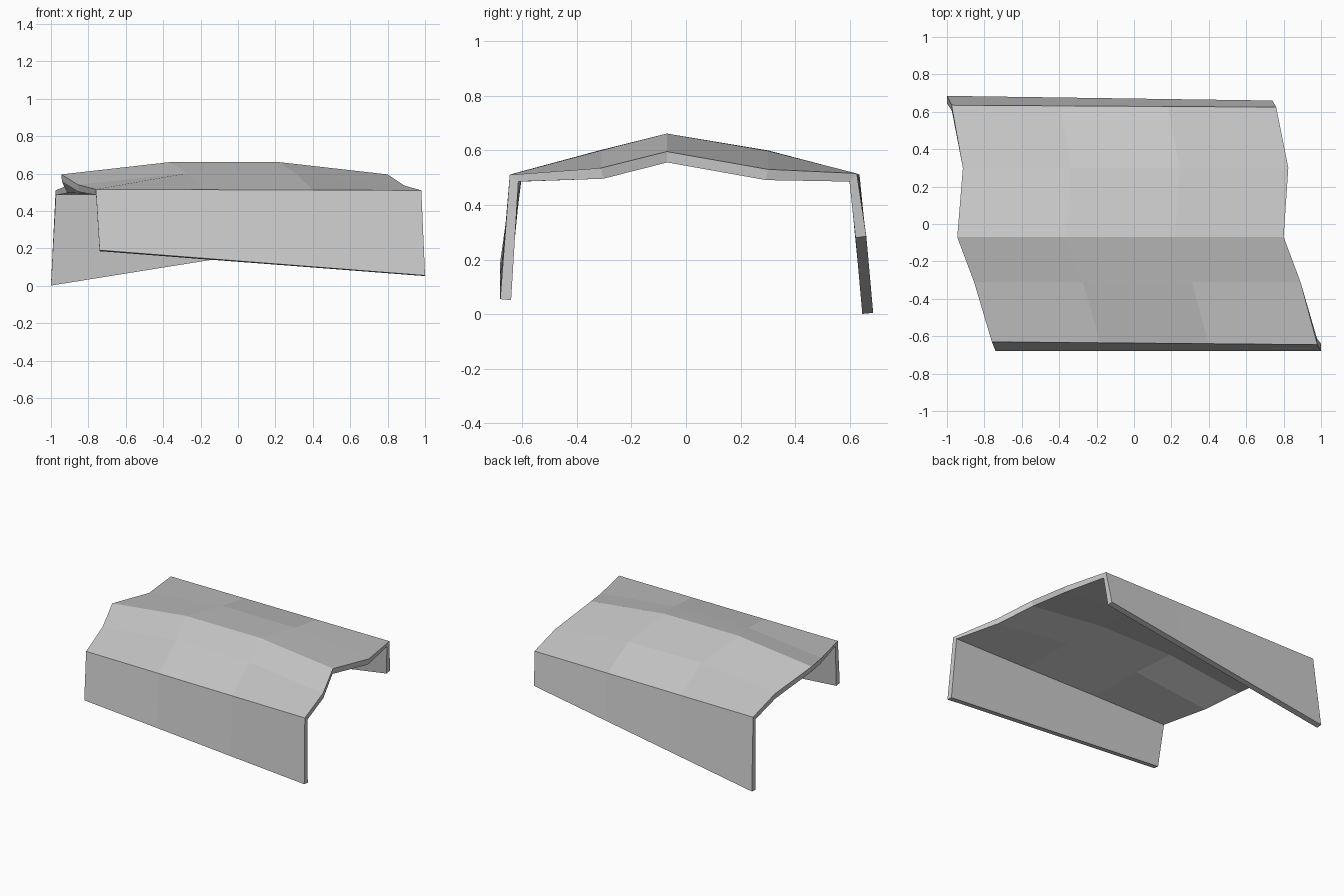
import bpy
from mathutils import Vector

cube = bpy.data.objects.get("Cube")
if cube:
    bpy.data.objects.remove(cube, do_unlink=True)

grey = bpy.data.materials.new("light grey")
grey.use_nodes = True
colour = (0.6, 0.6, 0.6, 1)
grey.diffuse_color = colour
grey.node_tree.nodes["Principled BSDF"].inputs["Base Color"].default_value = colour

# Cross rows from front skirt hem to back skirt hem:
# left end, right end, extra height of the two middle columns
rows = [
    ((-0.74, -0.68, 0.19), (1.0, -0.68, 0.055), 0),
    ((-0.76, -0.63, 0.515), (0.98, -0.645, 0.51), 0),
    ((-0.855, -0.31, 0.54), (0.89, -0.31, 0.535), 0.063),
    ((-0.945, -0.07, 0.595), (0.80, -0.07, 0.595), 0.066),
    ((-0.915, 0.30, 0.535), (0.825, 0.30, 0.53), 0.066),
    ((-0.975, 0.635, 0.51), (0.76, 0.625, 0.515), 0),
    ((-1.0, 0.685, 0.005), (0.74, 0.66, 0.285), 0),
]
COLS = 4

# Folded sheet: each row is split into thirds
verts = []
for left, right, rise in rows:
    for c in range(COLS):
        p = Vector(left).lerp(Vector(right), c / (COLS - 1))
        if 0 < c < COLS - 1:
            p.z += rise
        verts.append(p)

faces = []
for r in range(len(rows) - 1):
    for c in range(COLS - 1):
        a = r * COLS + c
        faces.append((a, a + 1, a + COLS + 1, a + COLS))

mesh = bpy.data.meshes.new("roof_cover")
mesh.from_pydata(verts, [], faces)
mesh.materials.append(grey)
mesh.update()
roof = bpy.data.objects.new("roof_cover", mesh)
bpy.context.collection.objects.link(roof)

# Panel thickness, inwards
shell = roof.modifiers.new("thickness", "SOLIDIFY")
shell.thickness = 0.04
shell.offset = -1
